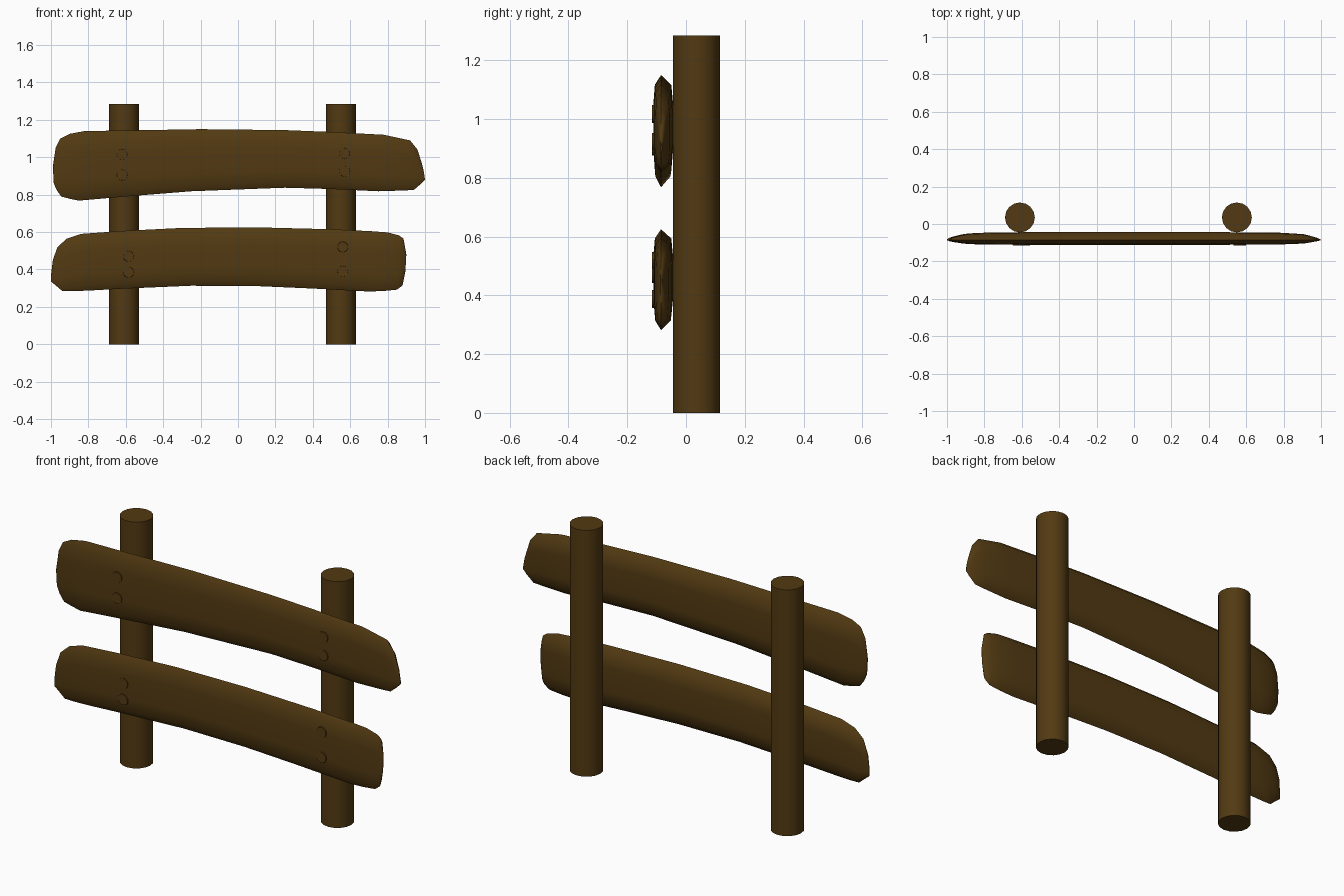
import bpy, bmesh, math

if "Cube" in bpy.data.objects:
    bpy.data.objects.remove(bpy.data.objects["Cube"])

wood = bpy.data.materials.new("dark brown wood")
wood.diffuse_color = (0.085, 0.042, 0.006, 1)
wood.use_nodes = True
wood.node_tree.nodes["Principled BSDF"].inputs["Base Color"].default_value = wood.diffuse_color


def finish(bm, name, angle=40):
    bmesh.ops.recalc_face_normals(bm, faces=bm.faces)
    me = bpy.data.meshes.new(name)
    bm.to_mesh(me)
    bm.free()
    ob = bpy.data.objects.new(name, me)
    bpy.context.collection.objects.link(ob)
    me.materials.append(wood)
    bpy.ops.object.select_all(action='DESELECT')
    ob.select_set(True)
    bpy.context.view_layer.objects.active = ob
    bpy.ops.object.shade_smooth_by_angle(angle=math.radians(angle))
    return ob


def cylinder(name, r, depth, loc, sides, rot_x=0, r2=None):
    bm = bmesh.new()
    bmesh.ops.create_cone(bm, cap_ends=True, segments=sides, radius1=r,
                          radius2=r if r2 is None else r2, depth=depth)
    ob = finish(bm, name)
    ob.location = loc
    ob.rotation_euler.x = rot_x
    return ob


# plank cross-section: (y, fraction from top edge to bottom edge)
RIDGE = -0.085
SECTION = [(RIDGE, 0), (-0.106, .1), (-0.111, .3), (-0.111, .7), (-0.106, .9),
           (RIDGE, 1), (-0.05, .9), (-0.044, .7), (-0.044, .3), (-0.05, .1)]


def plank(name, stations):
    """stations: top x, top z, bottom x, bottom z, thickness factor"""
    bm = bmesh.new()
    rings = []
    for xt, zt, xb, zb, k in stations:
        rings.append([bm.verts.new((xt + (xb - xt) * f, RIDGE + (y - RIDGE) * k,
                                    zt + (zb - zt) * f)) for y, f in SECTION])
    n = len(SECTION)
    for a, b in zip(rings, rings[1:]):
        for i in range(n):
            j = (i + 1) % n
            bm.faces.new((a[i], a[j], b[j], b[i]))
    bm.faces.new(rings[0])
    bm.faces.new(rings[-1])
    finish(bm, name, 50)


# posts
for side, x in (("left", -0.61), ("right", 0.55)):
    cylinder(side + "_post", 0.08, 1.285, (x, 0.035, 0.6425), 16)

# planks
plank("upper_plank", [
    (-.99, .95, -.985, .86, .06), (-.975, 1.05, -.97, .825, .3),
    (-.95, 1.10, -.945, .79, .5), (-.90, 1.125, -.90, .778, .78),
    (-.82, 1.14, -.85, .768, .92), (-.6, 1.143, -.6, .79, 1),
    (-.2, 1.15, -.25, .818, 1), (.25, 1.145, .25, .837, 1),
    (.5, 1.135, .5, .83, 1), (.78, 1.12, .75, .818, .95),
    (.92, 1.09, .88, .822, .75), (.96, 1.04, .94, .825, .45),
    (.985, .96, .975, .855, .25), (.993, .925, 1.0, .88, .06)])
plank("lower_plank", [
    (-1.0, .37, -1.0, .335, .06), (-.99, .45, -.975, .315, .3),
    (-.965, .52, -.94, .285, .5), (-.915, .565, -.89, .284, .78),
    (-.84, .59, -.80, .287, .92), (-.62, .606, -.6, .298, 1),
    (-.3, .622, -.25, .313, 1), (.1, .625, .1, .311, 1),
    (.5, .615, .4, .298, 1), (.72, .604, .7, .282, .95),
    (.80, .598, .78, .285, .85), (.86, .582, .85, .292, .6),
    (.885, .565, .88, .315, .35), (.9, .48, .895, .39, .06)])

# peg heads
PEGS = [(-.62, 1.015), (-.62, .905), (.57, 1.02), (.57, .925),
        (-.585, .47), (-.585, .385), (.56, .52), (.56, .39)]
for i, (x, z) in enumerate(PEGS):
    cylinder("peg_%d" % (i + 1), 0.031, 0.02, (x, -0.105, z), 12, math.pi / 2, 0.028)
